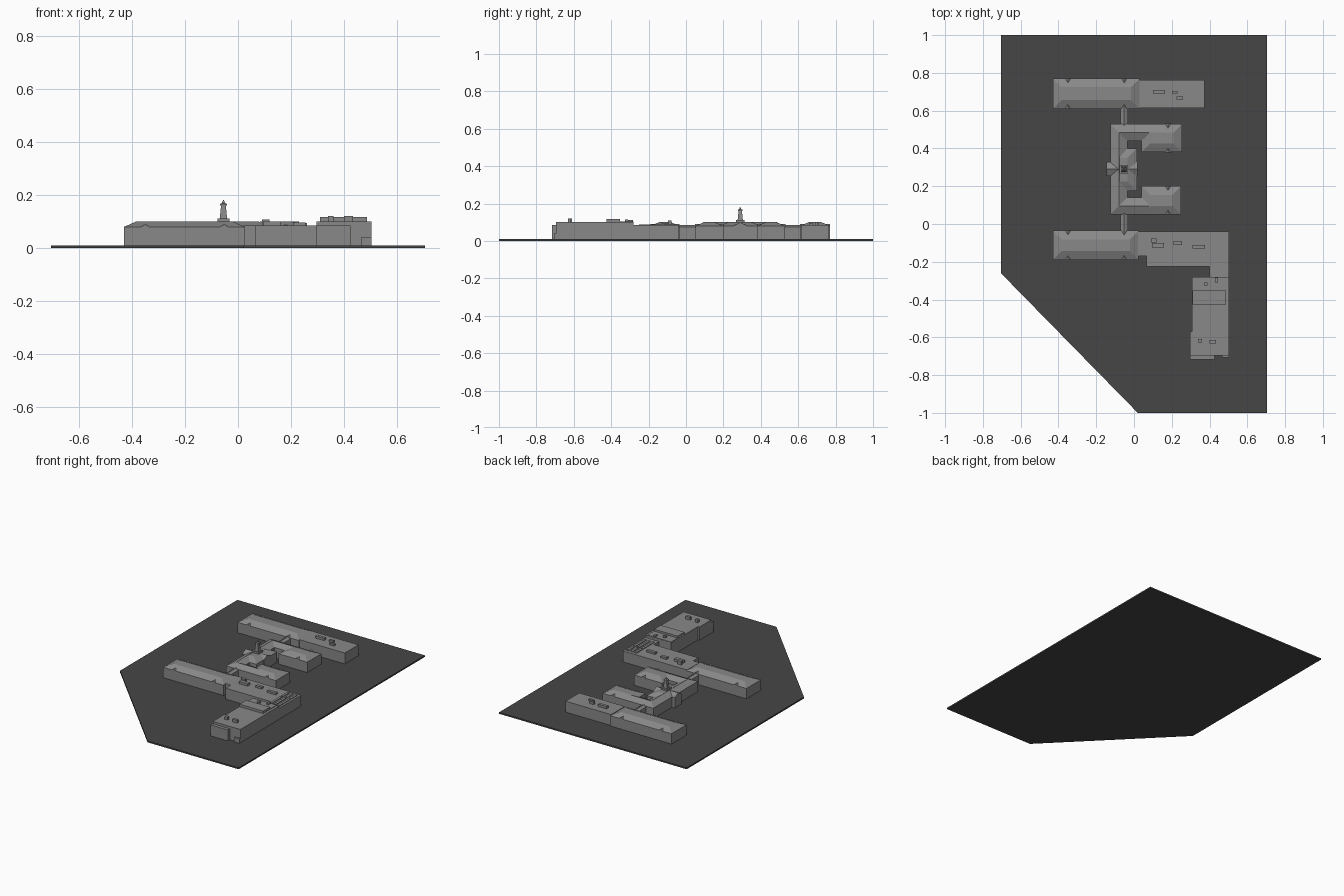
import bpy, bmesh
from mathutils import Vector

if "Cube" in bpy.data.objects:
    bpy.data.objects.remove(bpy.data.objects["Cube"])


def material(name, v):
    m = bpy.data.materials.new(name)
    m.use_nodes = True
    m.diffuse_color = (v, v, v, 1)
    m.node_tree.nodes["Principled BSDF"].inputs["Base Color"].default_value = (v, v, v, 1)
    return m


GREY = material("building grey", 0.25)
DARK = material("ground dark grey", 0.062)
BASE, EAVE, RIDGE, FLAT = 0.01, 0.08, 0.1, 0.084


def loft(name, rings, mat=GREY):
    """Closed solid through stacked rings of points."""
    bm = bmesh.new()
    loops = [[bm.verts.new(p) for p in ring] for ring in rings]
    n = len(loops[0])
    for a, b in zip(loops, loops[1:]):
        for i in range(n):
            j = (i + 1) % n
            bm.faces.new((a[i], a[j], b[j], b[i]))
    bm.faces.new(loops[0][::-1])
    bm.faces.new(loops[-1])
    bmesh.ops.remove_doubles(bm, verts=bm.verts, dist=1e-5)
    bmesh.ops.recalc_face_normals(bm, faces=bm.faces)
    mesh = bpy.data.meshes.new(name)
    bm.to_mesh(mesh)
    bm.free()
    mesh.materials.append(mat)
    ob = bpy.data.objects.new(name, mesh)
    bpy.context.collection.objects.link(ob)
    return ob


def rect(x0, x1, y0, y1, z, d=0):
    return [(x0 + d, y0 + d, z), (x1 - d, y0 + d, z), (x1 - d, y1 - d, z), (x0 + d, y1 - d, z)]


def prism(name, outline, z0, z1, mat=GREY):
    return loft(name, [[(x, y, z) for x, y in outline] for z in (z0, z1)], mat)


def box(name, x0, x1, y0, y1, z1, z0=BASE):
    return loft(name, [rect(x0, x1, y0, y1, z0), rect(x0, x1, y0, y1, z1)])


def hipped(name, x0, x1, y0, y1, inset=0.046):
    """Block with a flat-topped hip roof."""
    return loft(name, [rect(x0, x1, y0, y1, BASE), rect(x0, x1, y0, y1, EAVE),
                       rect(x0, x1, y0, y1, RIDGE, inset)])


def gabled(name, path, half, eave, ridge):
    """Gabled building swept along a path with mitred corners."""
    pts = [Vector(p) for p in path]
    rings = []
    for i, p in enumerate(pts):
        dirs = [(b - a).normalized() for a, b in zip(pts, pts[1:])][max(0, i - 1):i + 1]
        side = sum((Vector((-d.y, d.x)) for d in dirs), Vector((0, 0)))
        if len(dirs) == 1:
            side.normalize()
        l, r = p + side * half, p - side * half
        rings.append([(*l, BASE), (*l, eave), (*p, ridge), (*r, eave), (*r, BASE)])
    return loft(name, rings)


def dormer(name, x, y, inward):
    """Small gable standing on a long wall, running into the roof."""
    w, deep = 0.018, 0.024 * inward
    out = y - 0.001 * inward
    return loft(name, [[(x - w, out, EAVE - 0.002), (x + w, out, EAVE - 0.002), (x, out, 0.09)],
                       [(x - w, y, EAVE - 0.002), (x + w, y, EAVE - 0.002), (x, y + deep, 0.09)]])


# Ground slab with a cut corner
prism("ground", [(-0.705, 1), (-0.705, -0.26), (0.02, -1), (0.705, -1), (0.705, 1)], 0, BASE, DARK)

# Long outer wings and the two arm pavilions of the middle building
for name, x0, x1, y0, y1, dormers in (
        ("back_wing", -0.43, 0.03, 0.61, 0.77, (-0.35, -0.052)),
        ("front_wing", -0.43, 0.025, -0.19, -0.035, (-0.35, -0.052)),
        ("back_pavilion", 0.04, 0.255, 0.38, 0.53, (0.18,)),
        ("front_pavilion", 0.04, 0.25, 0.05, 0.2, (0.18,))):
    hipped(name, x0, x1, y0, y1)
    for x in dormers:
        dormer(name + "_dormer_front", x, y0, 1)
        dormer(name + "_dormer_back", x, y1, -1)

# Middle building: spine with arms, central block, entrance and links
gabled("spine", [(0.08, 0.485), (-0.08, 0.485), (-0.08, 0.095), (0.08, 0.095)], 0.045, EAVE, RIDGE)
hipped("central_block", -0.122, 0.015, 0.175, 0.4, 0.05)
gabled("entrance_bay", [(-0.145, 0.29), (0.018, 0.29)], 0.037, EAVE, 0.099)
for name, y0, y1 in (("back_link", 0.5, 0.64), ("front_link", -0.07, 0.08)):
    gabled(name, [(-0.052, y0), (-0.052, y1)], 0.019, 0.074, FLAT)

# Tower
tx, ty = -0.055, 0.29


def square(r, z):
    return rect(tx - r, tx + r, ty - r, ty + r, z)


loft("tower_base", [square(r, z) for r, z in ((0.023, 0.08), (0.023, 0.111))])
loft("tower_shaft", [square(r, z) for r, z in ((0.014, 0.111), (0.009, 0.16))])
loft("tower_cap", [square(r, z) for r, z in
                   ((0.013, 0.16), (0.013, 0.166), (0.006, 0.17), (0.001, 0.181))])

# Flat-roofed annexes
box("back_annex", 0.03, 0.372, 0.615, 0.762, FLAT)
prism("front_annex", [(0.02, -0.04), (0.02, -0.17), (0.065, -0.17), (0.065, -0.225), (0.4, -0.225),
                      (0.4, -0.285), (0.503, -0.285), (0.503, -0.04)], BASE, FLAT)

# Long skylights on the front annex
for i in range(3):
    x = 0.413 + 0.03 * i
    box("skylight_back", x, x + 0.016, -0.125, -0.06, FLAT + 0.005, FLAT - 0.002)
    box("skylight_front", x, x + 0.016, -0.25, -0.135, FLAT + 0.005, FLAT - 0.002)

# Corner block with its bays and roof storeys
box("corner_block", 0.308, 0.504, -0.695, -0.28, 0.1)
box("corner_side_bay", 0.297, 0.35, -0.695, -0.57, 0.1)
box("corner_front_bay", 0.297, 0.425, -0.717, -0.69, FLAT)
box("corner_porch", 0.465, 0.504, -0.706, -0.69, 0.04)
box("penthouse", 0.309, 0.487, -0.425, -0.352, 0.117, 0.098)
box("penthouse_step", 0.309, 0.487, -0.352, -0.281, 0.104, 0.098)

# Rooftop plant boxes: x range, y range, top
plant = [(0.1, 0.165, 0.69, 0.71, 0.1), (0.2, 0.23, 0.69, 0.705, 0.1), (0.225, 0.26, 0.66, 0.675, 0.095),
         (0.09, 0.118, -0.097, -0.077, 0.108), (0.095, 0.16, -0.125, -0.1, 0.1),
         (0.21, 0.255, -0.11, -0.09, 0.097), (0.31, 0.375, -0.13, -0.11, 0.097),
         (0.37, 0.39, -0.325, -0.31, 0.115), (0.43, 0.446, -0.31, -0.283, 0.112),
         (0.34, 0.36, -0.628, -0.61, 0.12), (0.4, 0.434, -0.632, -0.615, 0.12)]
for x0, x1, y0, y1, top in plant:
    box("roof_plant", x0, x1, y0, y1, top, FLAT - 0.002)
